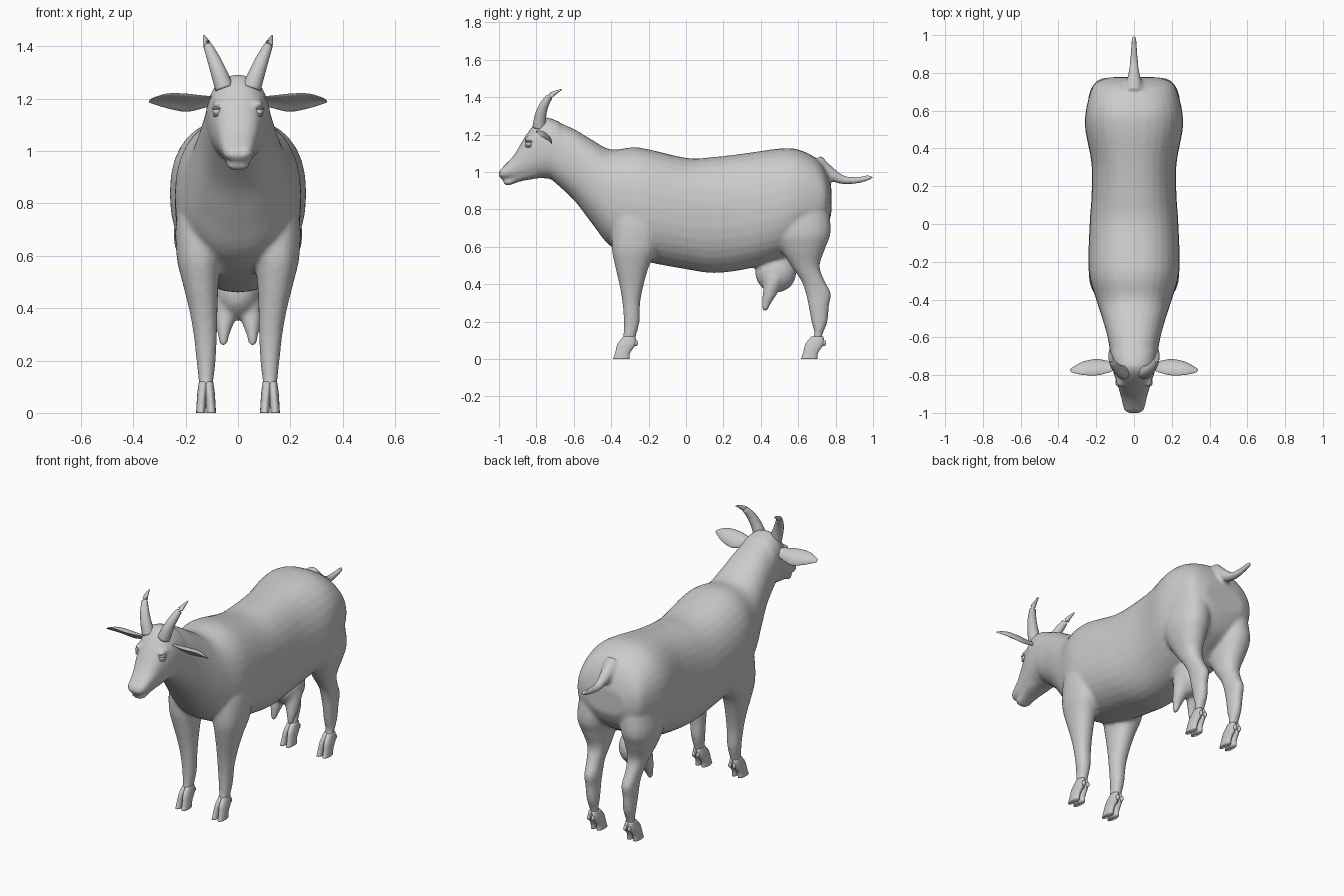
import bpy, bmesh, math
from mathutils import Vector

if "Cube" in bpy.data.objects:
    bpy.data.objects.remove(bpy.data.objects["Cube"])

coat = bpy.data.materials.new("coat_grey")
coat.use_nodes = True
coat.diffuse_color = (0.6, 0.6, 0.6, 1)
coat.node_tree.nodes["Principled BSDF"].inputs["Base Color"].default_value = coat.diffuse_color


def finish(name, bm):
    bmesh.ops.recalc_face_normals(bm, faces=bm.faces)
    for f in bm.faces:
        f.smooth = True
    mesh = bpy.data.meshes.new(name)
    bm.to_mesh(mesh)
    bm.free()
    mesh.materials.append(coat)
    ob = bpy.data.objects.new(name, mesh)
    bpy.context.collection.objects.link(ob)
    return ob


def spline(rows, steps):
    """Catmull-Rom interpolation of rows of numbers."""
    rows = [tuple(r) for r in rows]
    pad = [rows[0]] + rows + [rows[-1]]
    out = []
    for i in range(len(rows) - 1):
        a, b, c, d = pad[i:i + 4]
        for k in range(steps):
            t = k / steps
            out.append([q + t * (r - p + t * (2*p - 5*q + 4*r - s + t * (3*q - p - 3*r + s))) / 2
                        if k else q for p, q, r, s in zip(a, b, c, d)])
    return out + [list(rows[-1])]


def loft(name, rings, sides=24, power=2.0, cup=0.0):
    """Skin rings given as (centre, half axis u, half axis v)."""
    bm = bmesh.new()
    loops = []
    for c, u, v in rings:
        loop = []
        for i in range(sides):
            a = math.tau * i / sides
            ca, sa = math.cos(a), math.sin(a)
            p = math.copysign(abs(ca) ** (2 / power), ca)
            q = math.copysign(abs(sa) ** (2 / power), sa)
            loop.append(bm.verts.new(c + u * p + v * (q + cup * ca * ca)))
        loops.append(loop)
    for A, B in zip(loops, loops[1:]):
        for i in range(sides):
            j = (i + 1) % sides
            bm.faces.new((A[i], A[j], B[j], B[i]))
    bm.faces.new(loops[0])
    bm.faces.new(loops[-1])
    return finish(name, bm)


def slices(name, rows, power):
    """Upright slices: y, bottom, top, half width."""
    return loft(name, [(Vector((0, y, (b + t) / 2)), Vector((w, 0, 0)), Vector((0, 0, (t - b) / 2)))
                       for y, b, t, w in spline(rows, 4)], 32, power)


def column(name, rows, side, shift=0.0, x0=0.0):
    """Level slices: z, x, front y, back y, half width."""
    return loft(name, [(Vector((side * x + x0, (f + k) / 2 + shift, z)), Vector((w, 0, 0)),
                        Vector((0, (k - f) / 2, 0))) for z, x, f, k, w in spline(rows, 4)], 20, 2.2)


def tube(name, rows, side=1):
    """Tapered tube: x, y, z, radius."""
    pts = spline(rows, 5)
    pos = [Vector((side * p[0], p[1], p[2])) for p in pts]
    rings = []
    for i, p in enumerate(pos):
        t = pos[min(i + 1, len(pos) - 1)] - pos[max(i - 1, 0)]
        u = t.cross(Vector((0, 1, 0.3)) if abs(t.z) > abs(t.y) else Vector((0, 0, 1))).normalized()
        rings.append((p, u * pts[i][3], t.cross(u).normalized() * pts[i][3]))
    return loft(name, rings, 16)


def ball(name, centre, radii):
    bm = bmesh.new()
    bmesh.ops.create_uvsphere(bm, u_segments=24, v_segments=14, radius=1)
    for v in bm.verts:
        v.co = Vector(a * r + c for a, r, c in zip(v.co, radii, centre))
    return finish(name, bm)


# Trunk, neck and head
skin = [slices("trunk", [
    (-.72, .96, 1.28, .12), (-.6, .85, 1.23, .14), (-.5, .72, 1.17, .168), (-.4, .6, 1.12, .2),
    (-.25, .53, 1.13, .24), (0, .48, 1.075, .235), (.15, .46, 1.08, .225), (.32, .48, 1.1, .225),
    (.5, .53, 1.125, .258), (.6, .59, 1.12, .255), (.7, .65, 1.07, .23), (.75, .71, 1.0, .2),
    (.777, .77, .92, .13)], 2.3)]
skin.append(slices("head", [
    (-1, .972, 1.0, .035), (-.98, .963, 1.025, .055), (-.92, .958, 1.09, .068),
    (-.86, .957, 1.19, .085), (-.8, .965, 1.267, .105), (-.75, .965, 1.292, .117),
    (-.68, .96, 1.27, .125)], 2.3))
skin.append(slices("lower_jaw", [
    (-.975, .936, .956, .03), (-.95, .927, .96, .042), (-.89, .948, 1.0, .055),
    (-.8, .965, 1.05, .075)], 2.2))

# Legs
front = [(.9, .12, -.36, -.14, .07), (.75, .14, -.39, -.12, .095), (.6, .148, -.398, -.145, .087),
         (.5, .143, -.38, -.195, .07), (.4, .133, -.357, -.225, .055), (.3, .125, -.34, -.245, .045),
         (.2, .122, -.333, -.248, .037), (.12, .122, -.337, -.268, .028), (.06, .122, -.36, -.28, .024)]
hind = [(.95, .12, .5, .74, .09), (.7, .145, .47, .775, .1), (.6, .145, .5, .748, .085),
        (.5, .135, .56, .715, .06), (.42, .13, .615, .74, .045), (.35, .125, .64, .775, .04),
        (.28, .125, .655, .764, .036), (.2, .122, .67, .757, .033), (.13, .122, .685, .73, .027),
        (.06, .122, .65, .72, .024)]
for s in (1, -1):
    skin += [column("front_leg", front, s), column("hind_leg", hind, s)]
    # Udder teats, brow ridges, nostril wings
    skin.append(tube("teat", [(.04, .47, .43, .055), (.05, .45, .36, .04),
                              (.055, .43, .3, .024), (.056, .422, .258, .014)], s))
    skin.append(ball("brow", (s * .075, -.825, 1.178), (.025, .04, .016)))
    skin.append(ball("nostril_wing", (s * .028, -.978, 1.0), (.024, .02, .022)))
skin.append(ball("udder", (0, .48, .46), (.088, .11, .105)))
skin.append(tube("tail", [(0, .69, 1.05, .05), (0, .78, .985, .034), (0, .85, .955, .023),
                          (0, .92, .957, .019), (0, .975, .968, .015), (0, 1.0, .972, .008)]))

# Fuse the skin into one smooth surface
bpy.ops.object.select_all(action='DESELECT')
for ob in skin:
    ob.select_set(True)
body = skin[0]
bpy.context.view_layer.objects.active = body
bpy.ops.object.join()
body.name = "body"
remesh = body.modifiers.new("fuse", 'REMESH')
remesh.mode = 'VOXEL'
remesh.voxel_size = 0.01
remesh.use_smooth_shade = True
relax = body.modifiers.new("relax", 'SMOOTH')
relax.factor = 0.5
relax.iterations = 8
bpy.ops.object.convert(target='MESH')

# Cloven feet with dew claws
toe = [(.12, .01, -.335, -.27, .017), (.08, .014, -.366, -.268, .019),
       (.035, .018, -.378, -.298, .018), (0, .02, -.39, -.303, .018)]
for label, shift in (("front", 0), ("hind", 1.005)):
    for s in (1, -1):
        for k in (1, -1):
            column(label + "_hoof", toe, k, shift, s * .122)
            ball(label + "_dew_claw", (s * .122 + k * .014, shift - .268, .085), (.01, .012, .016))

# Horns, ears and eyes
for s in (1, -1):
    tube("horn", [(.052, -.785, 1.24, .036), (.073, -.778, 1.3, .031), (.097, -.757, 1.36, .024),
                  (.119, -.72, 1.41, .015), (.13, -.665, 1.441, .003)], s)
    ear = spline([(.09, -.745, 1.197, .025), (.14, -.75, 1.195, .04), (.2, -.75, 1.195, .054),
                  (.27, -.757, 1.2, .044), (.325, -.77, 1.195, .018), (.34, -.772, 1.19, .005)], 4)
    loft("ear", [(Vector((s * x, y, z)), Vector((0, .79, -.61)) * h, Vector((0, .61, .79)) * h * .22)
                 for x, y, z, h in ear], 24, 2.0, -1.2)
    ball("eyeball", (s * .079, -.838, 1.15), (.018, .021, .016))
    ball("lower_lid", (s * .079, -.838, 1.137), (.017, .022, .007))
    ball("upper_lid", (s * .079, -.838, 1.163), (.02, .024, .007))
